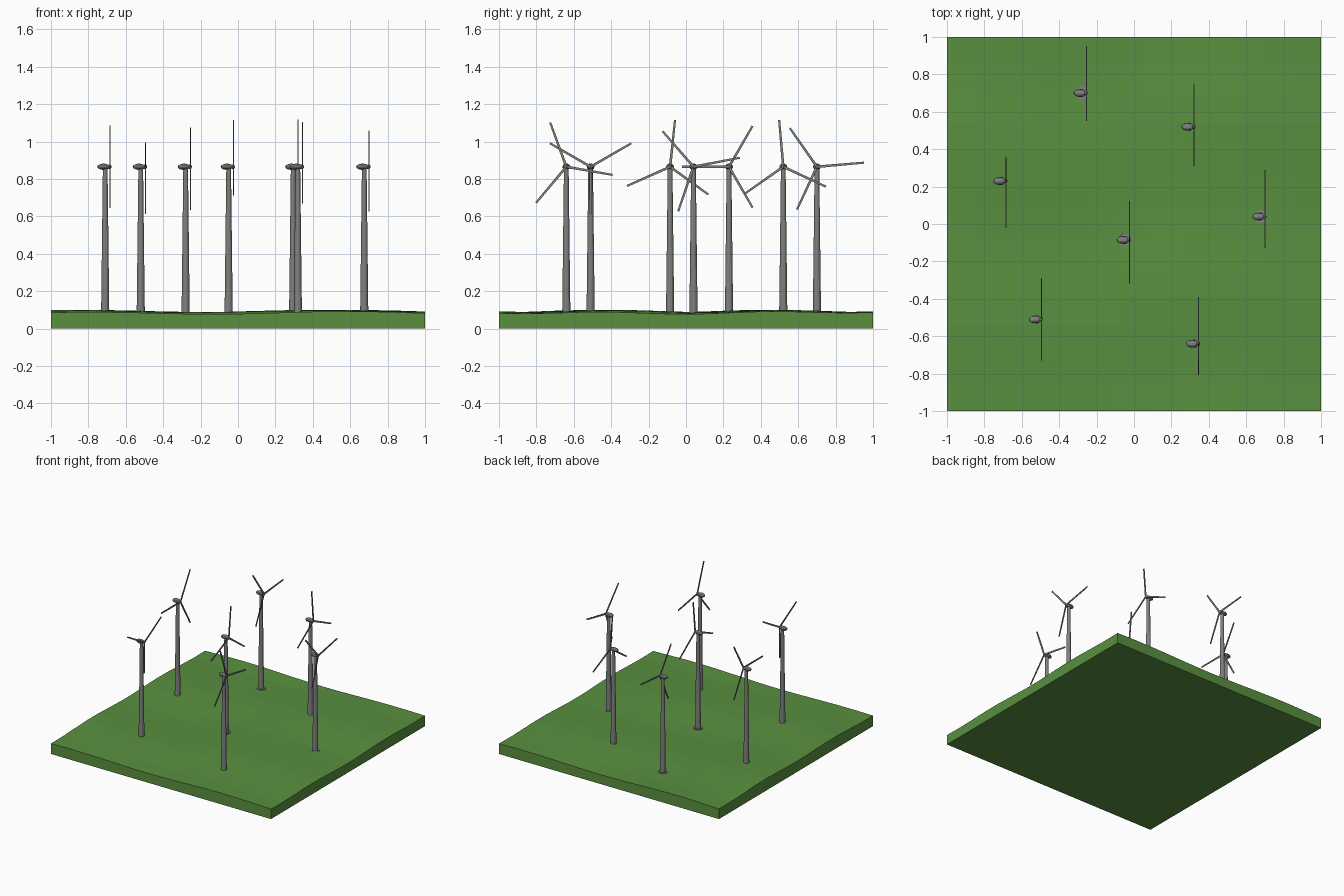
import bpy, bmesh, math
from mathutils import Matrix, Vector

if "Cube" in bpy.data.objects:
    bpy.data.objects.remove(bpy.data.objects["Cube"])

grass = bpy.data.materials.new("grass")
grass.diffuse_color = (0.10, 0.28, 0.05, 1)
grass.use_nodes = True
grass.node_tree.nodes["Principled BSDF"].inputs["Base Color"].default_value = grass.diffuse_color
steel = bpy.data.materials.new("steel")
steel.diffuse_color = (0.22, 0.22, 0.22, 1)
steel.use_nodes = True
steel.node_tree.nodes["Principled BSDF"].inputs["Base Color"].default_value = steel.diffuse_color


def finish(bm, name, mat):
    bmesh.ops.recalc_face_normals(bm, faces=bm.faces)
    me = bpy.data.meshes.new(name)
    bm.to_mesh(me)
    bm.free()
    ob = bpy.data.objects.new(name, me)
    bpy.context.collection.objects.link(ob)
    me.materials.append(mat)
    return ob


def cone(bm, r1, r2, z1, z2, x, y, n=12):
    bmesh.ops.create_cone(bm, cap_ends=True, segments=n, radius1=r1, radius2=r2,
                          depth=z2 - z1, matrix=Matrix.Translation((x, y, (z1 + z2) / 2)))


# rolling ground height
def ground_z(x, y):
    return (0.088 + 0.006 * math.cos(4.55 * (x + 0.78) + 0.8 * math.sin(2 * (y + 1)))
            + 0.006 * math.cos(7 * (y + 0.45) + 0.6 * math.sin(3 * (x - 1))))


# ground slab: subdivided top, flat underside
bm = bmesh.new()
bmesh.ops.create_grid(bm, x_segments=13, y_segments=13, size=1)
ext = bmesh.ops.extrude_face_region(bm, geom=bm.faces[:])
for v in ext["geom"]:
    if isinstance(v, bmesh.types.BMVert):
        v.co.z = ground_z(v.co.x, v.co.y)
finish(bm, "ground", grass)

# x, y, rotor angle
turbines = [(-0.28, 0.70, 125), (0.295, 0.52, 95), (-0.71, 0.23, 60), (0.675, 0.04, 11),
            (-0.05, -0.085, 84), (-0.52, -0.51, 30), (0.32, -0.64, 110)]
HUB_Z = 0.865

for i, (x, y, angle) in enumerate(turbines, 1):
    # foundation pad and tapered tower
    bm = bmesh.new()
    cone(bm, 0.035, 0.035, 0.03, 0.087, x, y)
    finish(bm, f"foundation_{i}", steel)
    bm = bmesh.new()
    cone(bm, 0.022, 0.0125, 0.07, HUB_Z, x, y)
    finish(bm, f"tower_{i}", steel)

    # egg-shaped nacelle
    bm = bmesh.new()
    bmesh.ops.create_uvsphere(
        bm, u_segments=10, v_segments=6, radius=1,
        matrix=Matrix.Translation((x - 0.009, y, HUB_Z)) @ Matrix.Diagonal((0.034, 0.021, 0.018, 1))
        @ Matrix.Rotation(math.pi / 2, 4, 'Y'))
    finish(bm, f"nacelle_{i}", steel)

    # hub and three tapered blades
    bm = bmesh.new()
    bmesh.ops.create_uvsphere(bm, u_segments=8, v_segments=6, radius=0.012,
                              matrix=Matrix.Translation((x + 0.022, y, HUB_Z)))
    for k in range(3):
        # local +z is the blade direction, turned about x into the y-z plane
        turn = Matrix.Rotation(math.radians(angle + 120 * k - 90), 4, 'X')
        m = Matrix.Translation((x + 0.026, y, HUB_Z)) @ turn
        blade = bmesh.ops.create_cube(bm, size=1)["verts"]
        for v in blade:
            tip = v.co.z > 0
            w = 0.011 if tip else 0.014
            v.co = m @ Vector((v.co.x * 0.005, v.co.y * w, 0.252 if tip else 0))
    finish(bm, f"rotor_{i}", steel)
